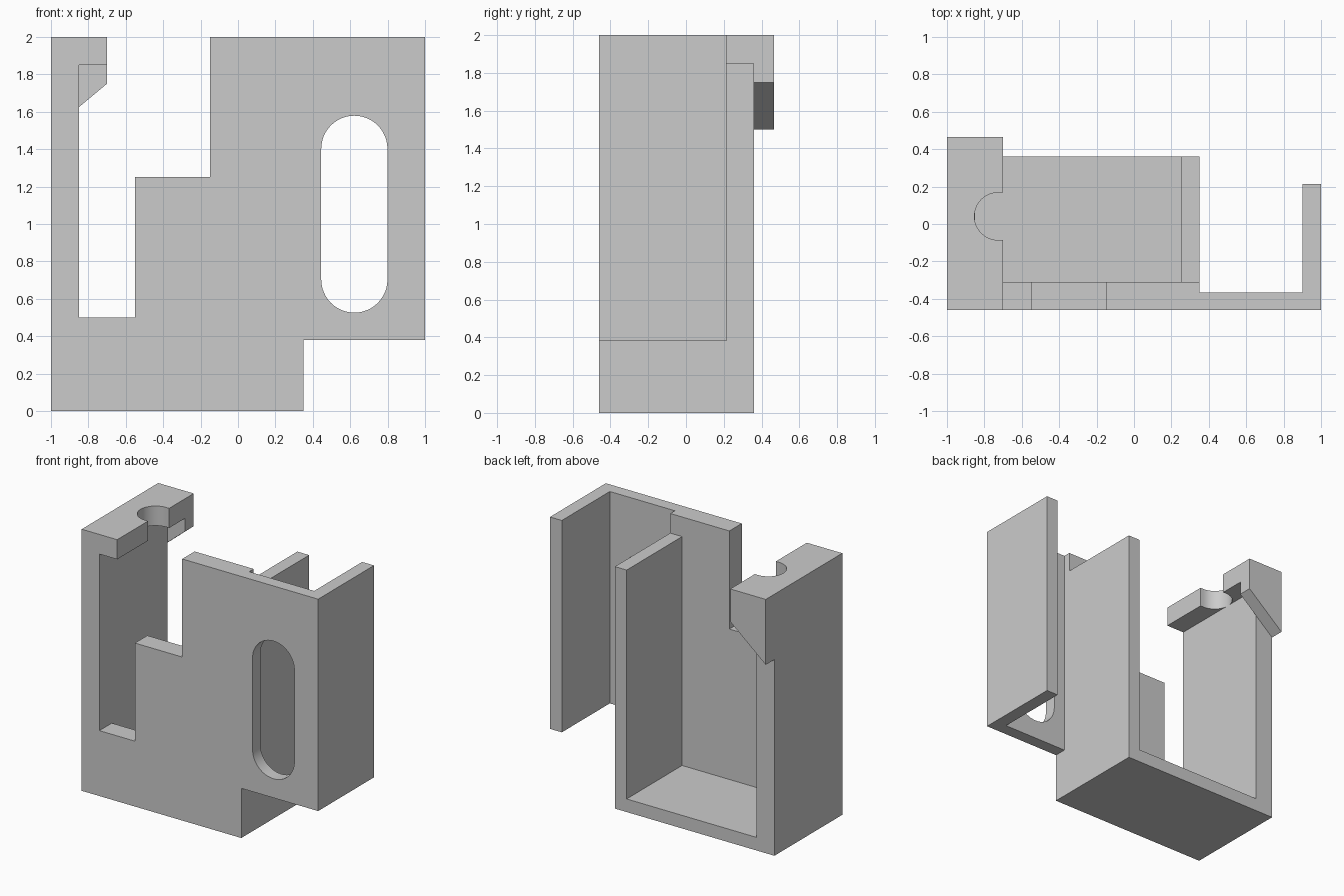
import bpy, bmesh, math
from mathutils import Vector

cube = bpy.data.objects.get("Cube")
if cube:
    bpy.data.objects.remove(cube, do_unlink=True)

grey = bpy.data.materials.new("plain grey")
grey.use_nodes = True
colour = (0.6, 0.6, 0.6, 1)
grey.diffuse_color = colour
grey.node_tree.nodes["Principled BSDF"].inputs["Base Color"].default_value = colour


def prism(name, profile, low, high, axis="z"):
    """Extrude an outline: (x, y) along z, or (x, z) along y."""
    bm = bmesh.new()
    place = (lambda a, b: (a, b, low)) if axis == "z" else (lambda a, b: (a, low, b))
    face = bm.faces.new([bm.verts.new(place(a, b)) for a, b in profile])
    moved = bmesh.ops.extrude_face_region(bm, geom=[face])["geom"]
    step = Vector((0, 0, high - low)) if axis == "z" else Vector((0, high - low, 0))
    bmesh.ops.translate(bm, vec=step, verts=[v for v in moved if isinstance(v, bmesh.types.BMVert)])
    bmesh.ops.recalc_face_normals(bm, faces=bm.faces)
    mesh = bpy.data.meshes.new(name)
    bm.to_mesh(mesh)
    bm.free()
    mesh.materials.append(grey)
    obj = bpy.data.objects.new(name, mesh)
    bpy.context.collection.objects.link(obj)
    return obj


def rect(x0, x1, y0, y1):
    return [(x0, y0), (x1, y0), (x1, y1), (x0, y1)]


def arc(cx, cy, r, start, end, n=24):
    angles = [math.radians(start + (end - start) * i / n) for i in range(n + 1)]
    return [(cx + r * math.cos(a), cy + r * math.sin(a)) for a in angles]


def combine(body, tool, operation):
    """Apply a boolean and discard the tool."""
    mod = body.modifiers.new("join", "BOOLEAN")
    mod.operation, mod.object, mod.solver = operation, tool, "EXACT"
    tool.hide_render = True
    bpy.context.view_layer.objects.active = body
    bpy.ops.object.modifier_apply(modifier=mod.name)
    bpy.data.objects.remove(tool, do_unlink=True)


# Main box, hollowed from the back and top
body = prism("bracket_body", rect(-1, 0.35, -0.46, 0.36), 0, 2)
combine(body, prism("cavity", rect(-0.85, 0.25, -0.31, 0.6), 0.1, 2.2), "DIFFERENCE")

# Inner wall stops short of the top
combine(body, prism("wall_trim", rect(0.2, 0.5, -0.31, 0.6), 1.85, 2.2), "DIFFERENCE")

# Stepped opening in the front plate
steps = [(-0.85, 0.5), (-0.55, 0.5), (-0.55, 1.25), (-0.15, 1.25), (-0.15, 2.2), (-0.85, 2.2)]
combine(body, prism("front_steps", steps, -0.6, -0.2, "y"), "DIFFERENCE")

# Thin front plate and side panel
panel = [(0.35, -0.46), (1, -0.46), (1, 0.215), (0.9, 0.215), (0.9, -0.365), (0.35, -0.365)]
combine(body, prism("side_panel", panel, 0.38, 2), "UNION")

# Long rounded window
window = arc(0.622, 1.402, 0.177, 0, 180) + arc(0.622, 0.703, 0.177, 180, 360)
combine(body, prism("window", window, -0.6, -0.2, "y"), "DIFFERENCE")

# Top ledge and the sloped hook behind it
combine(body, prism("top_ledge", rect(-1, -0.7, -0.46, 0.36), 1.85, 2), "UNION")
hook = [(-1, 1.5), (-0.7, 1.75), (-0.7, 2), (-1, 2)]
combine(body, prism("hook", hook, 0.36, 0.465, "y"), "UNION")

# Round-ended slot in the ledge
slot = arc(-0.726, 0.041, 0.127, 90, 270) + [(-0.6, -0.086), (-0.6, 0.168)]
combine(body, prism("ledge_slot", slot, 1.85, 2.2), "DIFFERENCE")

# Smooth the rounded walls, keep the corners sharp
bpy.ops.object.select_all(action="DESELECT")
body.select_set(True)
bpy.context.view_layer.objects.active = body
bpy.ops.object.shade_smooth_by_angle(angle=math.radians(30))
